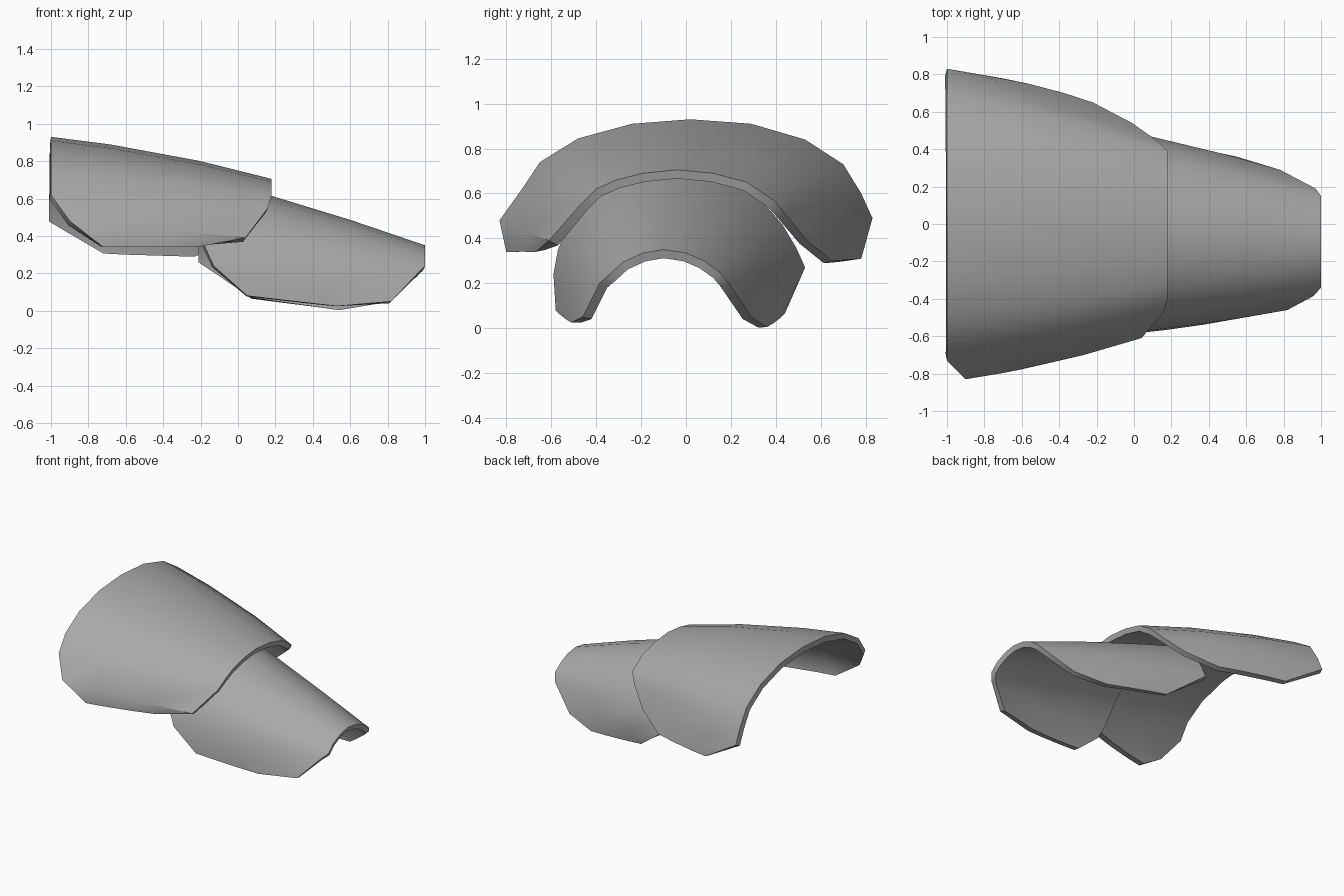
import bpy
import bmesh
import math
from mathutils import Vector

default_cube = bpy.data.objects.get("Cube")
if default_cube:
    bpy.data.objects.remove(default_cube, do_unlink=True)

# One plain grey finish for both plates
grey = bpy.data.materials.new("plain_grey")
grey.use_nodes = True
colour = (0.4, 0.4, 0.4, 1)
grey.diffuse_color = colour
grey.node_tree.nodes["Principled BSDF"].inputs["Base Color"].default_value = colour

STEPS = (0, 0.27, 0.67, 1)


def arch_columns(x_wide, x_narrow, wide, narrow):
    """Pair the (y, z) points of the wide and narrow arches."""
    return [((x_wide, *a), (x_narrow, *b)) for a, b in zip(wide, narrow)]


def curved_plate(name, columns, axis_height, bulge, thickness):
    """Skin straight columns into a slightly bellied shell, then thicken inward."""
    bm = bmesh.new()
    grid = []
    for start, end in columns:
        start, end = Vector(start), Vector(end)
        length = (end - start).length
        line = []
        for t in STEPS:
            point = start.lerp(end, t)
            outward = Vector((0, point.y, point.z - axis_height)).normalized()
            belly = bulge * length * math.sin(math.pi * t)
            line.append(bm.verts.new(point + outward * belly))
        grid.append(line)
    for left, right in zip(grid, grid[1:]):
        for j in range(len(STEPS) - 1):
            bm.faces.new((left[j], left[j + 1], right[j + 1], right[j]))
    mesh = bpy.data.meshes.new(name)
    bm.to_mesh(mesh)
    bm.free()
    mesh.materials.append(grey)
    plate = bpy.data.objects.new(name, mesh)
    bpy.context.collection.objects.link(plate)

    bpy.ops.object.select_all(action="DESELECT")
    bpy.context.view_layer.objects.active = plate
    plate.select_set(True)
    shell = plate.modifiers.new("plate_thickness", "SOLIDIFY")
    shell.thickness = thickness
    shell.offset = -1
    shell.use_even_offset = True
    bpy.ops.object.modifier_apply(modifier=shell.name)
    bpy.ops.object.shade_smooth_by_angle(angle=math.radians(40))
    return plate


# Upper plate: chamfered front flap, wide arch, chamfered back flap
upper_front_flap = [
    ((-0.72, -0.8, 0.34), (-0.22, -0.67, 0.34)),
    ((-0.9, -0.83, 0.48), (0.04, -0.61, 0.39)),
    ((-1, -0.73, 0.62), (0.16, -0.47, 0.55)),
]
upper_arch = arch_columns(
    -1, 0.18,
    [(-0.65, 0.74), (-0.48, 0.845), (-0.24, 0.91), (0.02, 0.93),
     (0.29, 0.91), (0.53, 0.84), (0.7, 0.73)],
    [(-0.4, 0.62), (-0.31, 0.66), (-0.19, 0.69), (-0.04, 0.705),
     (0.12, 0.69), (0.27, 0.65), (0.39, 0.57)],
)
upper_back_flap = [
    ((-1, 0.78, 0.6), (0.13, 0.44, 0.51)),
    ((-1, 0.83, 0.49), (-0.01, 0.54, 0.39)),
    ((-0.71, 0.78, 0.31), (-0.22, 0.65, 0.3)),
]
curved_plate("upper_plate", upper_front_flap + upper_arch + upper_back_flap,
             axis_height=0.3, bulge=0.022, thickness=0.04)

# Lower plate: narrower, tucked under the upper one
lower_front_flap = [
    ((0.05, -0.58, 0.08), (0.53, -0.51, 0.025)),
    ((-0.13, -0.59, 0.24), (0.82, -0.46, 0.05)),
    ((-0.18, -0.57, 0.35), (0.96, -0.385, 0.2)),
]
lower_arch = arch_columns(
    -0.2, 1,
    [(-0.52, 0.47), (-0.42, 0.59), (-0.26, 0.68), (-0.04, 0.72),
     (0.13, 0.69), (0.31, 0.6), (0.43, 0.46)],
    [(-0.34, 0.24), (-0.28, 0.295), (-0.19, 0.335), (-0.1, 0.35),
     (0, 0.335), (0.08, 0.3), (0.15, 0.25)],
)
lower_back_flap = [
    ((-0.2, 0.49, 0.36), (0.97, 0.19, 0.2)),
    ((-0.2, 0.53, 0.27), (0.78, 0.29, 0.05)),
    ((0.07, 0.44, 0.065), (0.55, 0.36, 0.005)),
]
curved_plate("lower_plate", lower_front_flap + lower_arch + lower_back_flap,
             axis_height=0.1, bulge=0.012, thickness=0.04)
